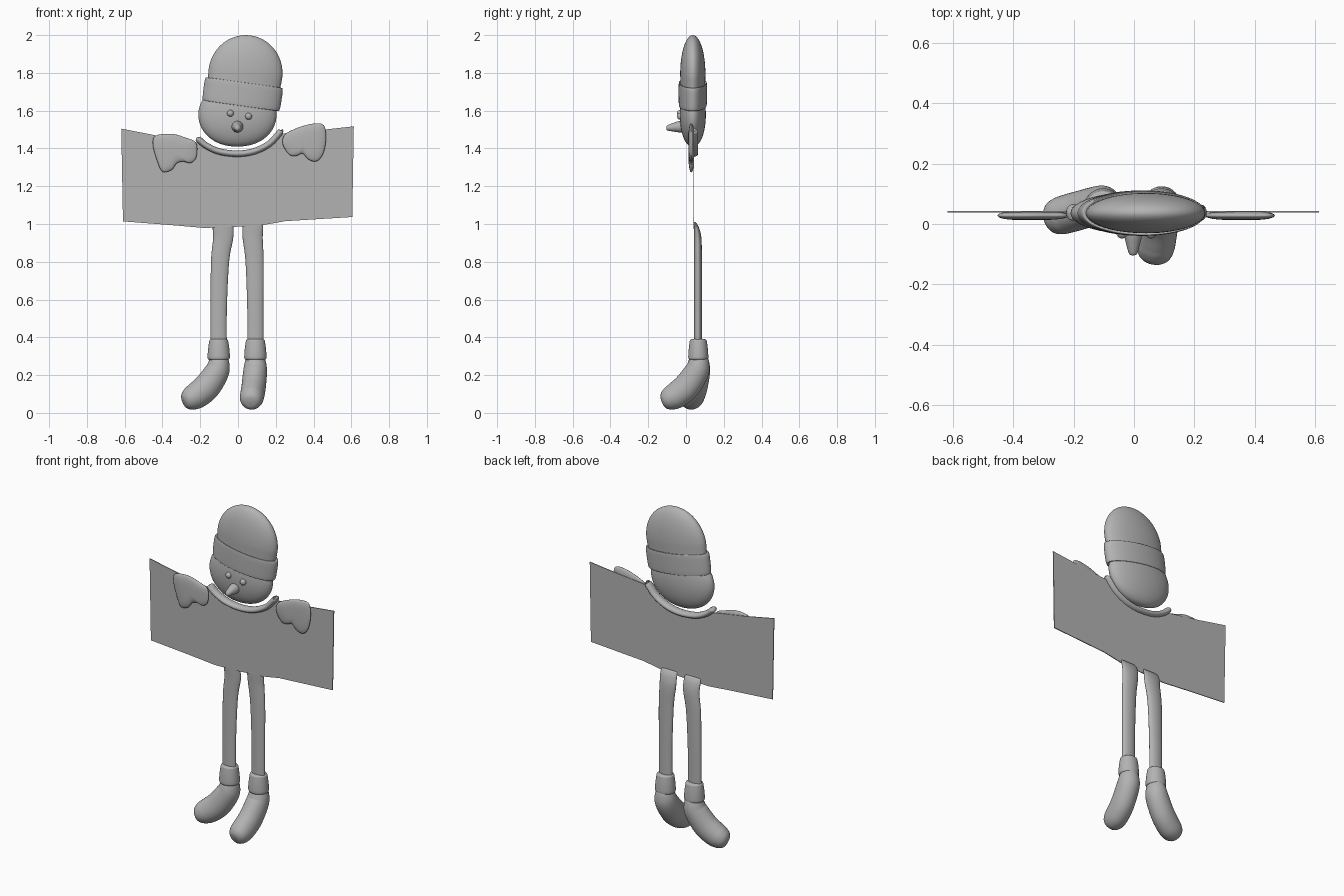
import bpy, bmesh, math
from mathutils import Vector as V

if "Cube" in bpy.data.objects:
    bpy.data.objects.remove(bpy.data.objects["Cube"])

grey = bpy.data.materials.new("plain_grey")
grey.diffuse_color = (0.45, 0.45, 0.45, 1)
grey.use_nodes = True
grey.node_tree.nodes["Principled BSDF"].inputs["Base Color"].default_value = grey.diffuse_color


def finish(name, bm, angle=50):
    bmesh.ops.recalc_face_normals(bm, faces=bm.faces)
    me = bpy.data.meshes.new(name)
    bm.to_mesh(me)
    bm.free()
    me.materials.append(grey)
    ob = bpy.data.objects.new(name, me)
    bpy.context.collection.objects.link(ob)
    bpy.ops.object.select_all(action='DESELECT')
    ob.select_set(True)
    bpy.context.view_layer.objects.active = ob
    bpy.ops.object.shade_smooth_by_angle(angle=math.radians(angle))
    return ob


def spline(pts, sub, closed=False):
    """Catmull-Rom resampling of equal-length tuples."""
    n, out = len(pts), []
    get = (lambda i: pts[i % n]) if closed else (lambda i: pts[max(0, min(n - 1, i))])
    for i in range(n if closed else n - 1):
        a, b, c, d = (get(i + k) for k in (-1, 0, 1, 2))
        for s in range(sub):
            t = s / sub
            out.append(tuple(0.5 * (2*q + (r-p)*t + (2*p-5*q+4*r-w)*t*t + (3*q-p-3*r+w)*t**3)
                             for p, q, r, w in zip(a, b, c, d)))
    return out if closed else out + [tuple(pts[-1])]


def loft(name, pts, side, axis=None, sub=5, seg=40):
    """Elliptical rings (x, y, z, half width along side, half depth) along a path."""
    pts = spline(pts, sub)
    bm, rings = bmesh.new(), []
    for i, (x, y, z, a, b) in enumerate(pts):
        p, q = V(pts[max(0, i-1)][:3]), V(pts[min(len(pts)-1, i+1)][:3])
        t = V(axis) if axis else (q - p).normalized()
        l = V(side)
        l = (l - t * l.dot(t)).normalized()
        m = t.cross(l)
        rings.append([bm.verts.new(V((x, y, z)) + l*a*math.cos(k*math.tau/seg)
                                   + m*b*math.sin(k*math.tau/seg)) for k in range(seg)])
    for r, s in zip(rings, rings[1:]):
        for k in range(seg):
            bm.faces.new((r[k], r[(k+1) % seg], s[(k+1) % seg], s[k]))
    bm.faces.new(rings[0])
    bm.faces.new(rings[-1])
    return finish(name, bm)


# head, slightly boxy flattened ball
YC = 0.036
head = []
for i in range(25):
    u = math.pi * i / 24
    r = max(0.002, math.sin(u) ** 0.92)
    head.append((-0.003, YC, 1.578 - 0.168*math.cos(u), 0.207*r, 0.069*r))
loft("head", head, (1, 0, 0), (0, 0, 1), sub=2, seg=56)

# tilted hat and its cuff
TILT = math.radians(8)
up = V((math.sin(TILT), 0, math.cos(TILT)))
side = (math.cos(TILT), 0, -math.sin(TILT))
base = V((0.024, YC, 1.687))


def on_hat(h, r, depth):
    return (*(base + up * h), r, r * depth)


dome = [on_hat(h, 0.193, 0.34) for h in (0.0, 0.05)]
dome += [on_hat(0.11 + 0.204*math.sin(u), max(0.002, 0.196*math.cos(u)), 0.34)
         for u in (i * math.pi / 24 for i in range(13))]
loft("hat_dome", dome, side, up, seg=56)
cuff = [(-0.058, 0.19), (-0.062, 0.199), (-0.056, 0.205), (-0.03, 0.208), (0.03, 0.209),
        (0.054, 0.207), (0.062, 0.202), (0.060, 0.19)]
loft("hat_cuff", [on_hat(h, r, 0.36) for h, r in cuff], side, up, seg=56)

# face
for x, z in ((-0.04, 1.586), (0.056, 1.57)):
    bm = bmesh.new()
    bmesh.ops.create_uvsphere(bm, u_segments=20, v_segments=12, radius=0.018)
    bmesh.ops.translate(bm, verts=bm.verts, vec=(x, -0.030, z))
    finish("eye", bm)
loft("nose", [(-0.003, 0.0, 1.515, 0.030, 0.030), (-0.003, -0.035, 1.515, 0.030, 0.030),
              (-0.003, -0.07, 1.512, 0.022, 0.022), (-0.003, -0.095, 1.509, 0.015, 0.015),
              (-0.003, -0.102, 1.509, 0.010, 0.010), (-0.003, -0.104, 1.509, 0.001, 0.001)],
     (1, 0, 0), (0, -1, 0), seg=24)

# collar along the scooped top of the board
neck = [(-0.207, 1.447), (-0.17, 1.416), (-0.11, 1.387), (-0.04, 1.374), (0.03, 1.374),
        (0.10, 1.390), (0.17, 1.428), (0.222, 1.485)]
collar = [(x, 0.038, z, 0.026, 0.017) for x, z in neck]
collar[:0] = [(-0.217, 0.038, 1.458, 0.002, 0.002), (-0.214, 0.038, 1.454, 0.018, 0.012)]
collar += [(0.228, 0.038, 1.492, 0.018, 0.012), (0.231, 0.038, 1.496, 0.002, 0.002)]
loft("collar", collar, (0, 1, 0), seg=24)

# board: thin sheet between a top and a bottom edge
top = [(-0.618, 1.505), (-0.43, 1.468), (-0.225, 1.434)] + neck[1:-1] + \
      [(0.225, 1.478), (0.46, 1.50), (0.613, 1.517)]
low = [(-0.609, 1.014), (-0.35, 0.994), (-0.18, 0.979), (-0.03, 0.984), (0.13, 0.994),
       (0.25, 1.015), (0.605, 1.037)]
bm = bmesh.new()
outline = [bm.verts.new((x, 0.0385, z)) for x, z in top + low[::-1]]
sheet = bm.faces.new(outline)
ext = bmesh.ops.extrude_face_region(bm, geom=[sheet], use_keep_orig=True)
bmesh.ops.translate(bm, vec=(0, 0.005, 0),
                    verts=[v for v in ext["geom"] if isinstance(v, bmesh.types.BMVert)])
bmesh.ops.triangulate(bm, faces=bm.faces)
finish("board", bm, 30)


# mittens: flat pillows from an outline
def mitten(name, pts, centre):
    ring = spline(pts, 5, closed=True)
    cx, cz = centre
    bm, rows = bmesh.new(), []
    for i in range(-7, 8):
        u = i / 8 * math.pi / 2
        s = math.cos(u) ** 0.6
        rows.append([bm.verts.new((cx + (x-cx)*s, 0.028 + 0.015*math.sin(u), cz + (z-cz)*s))
                     for x, z in ring])
    n = len(ring)
    for r, s in zip(rows, rows[1:]):
        for k in range(n):
            bm.faces.new((r[k], r[(k+1) % n], s[(k+1) % n], s[k]))
    for r, y in ((rows[0], 0.013), (rows[-1], 0.043)):
        c = bm.verts.new((cx, y, cz))
        for k in range(n):
            bm.faces.new((r[k], r[(k+1) % n], c))
    finish(name, bm, 60)


mitten("left_mitten", [(-0.451, 1.42), (-0.435, 1.468), (-0.35, 1.477), (-0.28, 1.458),
                       (-0.222, 1.43), (-0.220, 1.355), (-0.25, 1.323), (-0.288, 1.330),
                       (-0.322, 1.322), (-0.352, 1.286), (-0.398, 1.276), (-0.425, 1.325)],
       (-0.345, 1.385))
mitten("right_mitten", [(0.236, 1.425), (0.25, 1.475), (0.325, 1.513), (0.405, 1.532),
                        (0.455, 1.522), (0.466, 1.45), (0.450, 1.37), (0.415, 1.332),
                        (0.372, 1.342), (0.343, 1.372), (0.308, 1.361), (0.27, 1.368)],
       (0.36, 1.435))


# legs, socks and boots
def leg(name, x0, x1, toe):
    mid = x0 + (x1 - x0) * 0.3
    loft(name + "_leg", [(x0, 0.063, 0.33, 0.043, 0.021), (x0, 0.063, 0.55, 0.043, 0.021),
                         (mid, 0.063, 0.80, 0.048, 0.021),
                         (x1, 0.062, 0.92, 0.053, 0.020), (x1, 0.056, 0.975, 0.055, 0.015),
                         (x1, 0.049, 1.002, 0.053, 0.008), (x1, 0.045, 1.01, 0.048, 0.003)],
         (1, 0, 0), (0, 0, 1), seg=28)
    loft(name + "_sock", [(x0, 0.065, z, r, r * 0.9) for z, r in
                          ((0.28, 0.050), (0.286, 0.057), (0.30, 0.059), (0.34, 0.056),
                           (0.375, 0.051), (0.386, 0.048), (0.39, 0.040))],
         (1, 0, 0), (0, 0, 1), seg=32)
    f = V(toe).normalized()
    path = [(0, 0.30, 0.046, 0.046), (0, 0.26, 0.058, 0.057), (0.012, 0.215, 0.063, 0.066),
            (0.062, 0.142, 0.064, 0.072), (0.112, 0.099, 0.064, 0.071),
            (0.148, 0.079, 0.062, 0.065), (0.176, 0.067, 0.052, 0.052),
            (0.192, 0.061, 0.032, 0.033), (0.197, 0.059, 0.002, 0.002)]
    loft(name + "_boot", [(x0 + f.x*d, 0.067 + f.y*d, z, a, b) for d, z, a, b in path],
         (-f.y, f.x, 0), seg=36)


leg("left", -0.102, -0.079, (-0.96, -0.27, 0))
leg("right", 0.092, 0.078, (-0.14, -0.99, 0))
